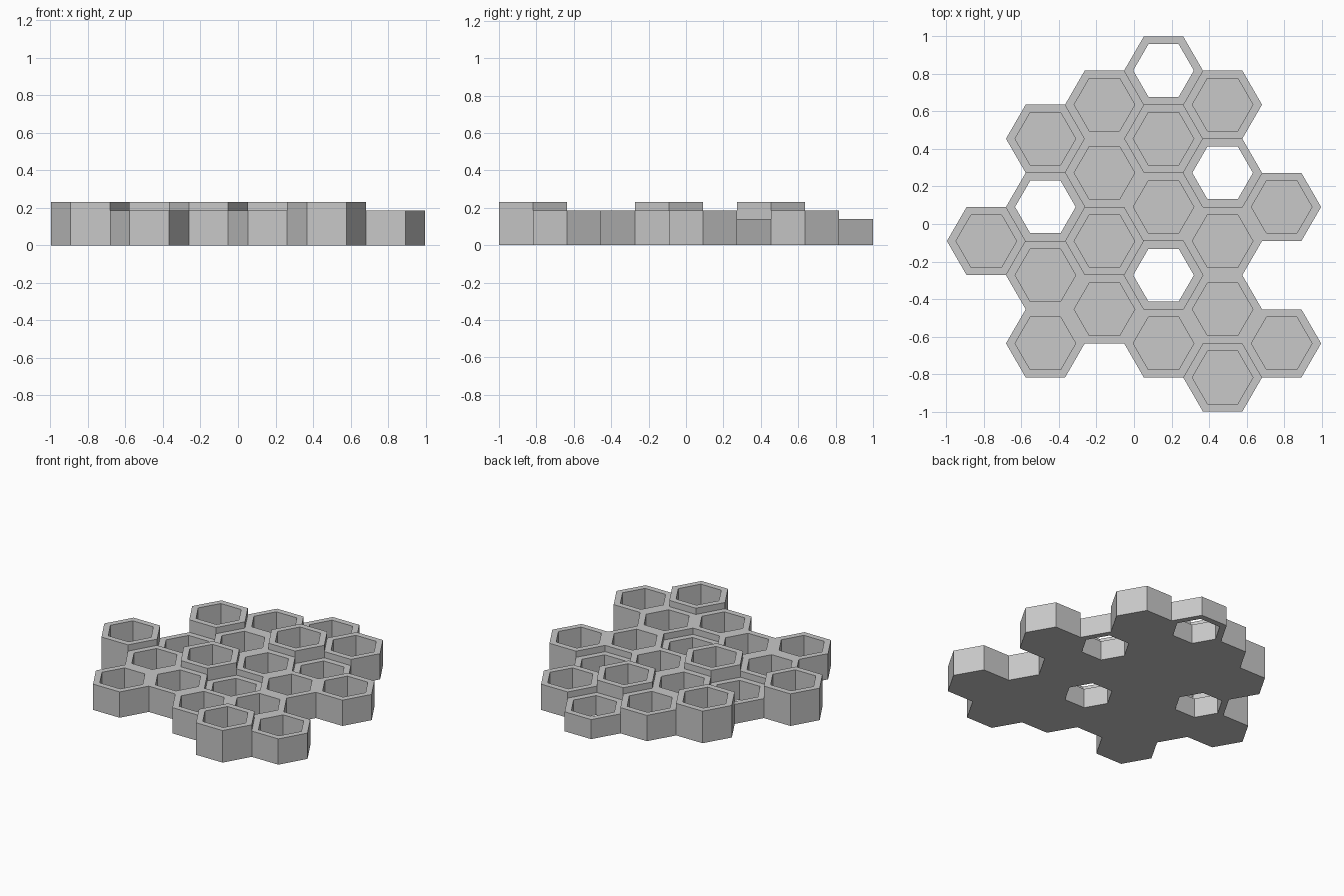
import bpy
import bmesh
from math import cos, sin, pi, sqrt

cube = bpy.data.objects.get("Cube")
if cube:
    bpy.data.objects.remove(cube, do_unlink=True)

ROW = 2 / 11                    # half the flat-to-flat width of a cell
RADIUS = 2 * ROW / sqrt(3)      # corner radius of a cell
COLUMN = 1.5 * RADIUS
INNER = 0.77 * RADIUS
FLOOR = 0.04
HEIGHT = {"low": 0.14, "mid": 0.185, "tall": 0.23}

grey = bpy.data.materials.new("plain_grey")
grey.use_nodes = True
colour = (0.58, 0.58, 0.58, 1)
grey.diffuse_color = colour
grey.node_tree.nodes["Principled BSDF"].inputs["Base Color"].default_value = colour


def ring(bm, radius, z):
    return [bm.verts.new((radius * cos(i * pi / 3), radius * sin(i * pi / 3), z))
            for i in range(6)]


def bridge(bm, a, b):
    for i in range(6):
        j = (i + 1) % 6
        bm.faces.new((a[i], a[j], b[j], b[i]))


def hex_cell(name, height, open_bottom):
    """Hexagonal cup, or a through tube when the bottom is open."""
    bm = bmesh.new()
    outer_low, outer_top = ring(bm, RADIUS, 0), ring(bm, RADIUS, height)
    inner_top = ring(bm, INNER, height)
    inner_low = ring(bm, INNER, 0 if open_bottom else FLOOR)
    bridge(bm, outer_low, outer_top)
    bridge(bm, outer_top, inner_top)
    bridge(bm, inner_top, inner_low)
    if open_bottom:
        bridge(bm, inner_low, outer_low)
    else:
        bm.faces.new(inner_low)
        bm.faces.new(outer_low[::-1])
    bmesh.ops.recalc_face_normals(bm, faces=bm.faces)
    mesh = bpy.data.meshes.new(name)
    bm.to_mesh(mesh)
    bm.free()
    mesh.materials.append(grey)
    return mesh


meshes = {
    "low": hex_cell("open_tube", HEIGHT["low"], True),
    "mid": hex_cell("cup", HEIGHT["mid"], False),
    "tall": hex_cell("tall_cup", HEIGHT["tall"], False),
}

# Columns from -x to +x: top row in half cells, then the cell kinds downwards
columns = [
    (-0.5, ["tall"]),
    (2.5, ["tall", "low", "mid", "mid"]),
    (3.5, ["mid", "mid", "tall", "mid"]),
    (4.5, ["low", "tall", "mid", "low", "mid"]),
    (3.5, ["mid", "low", "mid", "mid", "tall"]),
    (0.5, ["mid", None, "mid"]),
]

for c, (top, kinds) in enumerate(columns):
    for r, kind in enumerate(kinds):
        if kind is None:
            continue
        cell = bpy.data.objects.new(f"{meshes[kind].name}_{c + 1}_{r + 1}", meshes[kind])
        cell.location = ((c - 2.5) * COLUMN, (top - 2 * r) * ROW, 0)
        bpy.context.collection.objects.link(cell)
